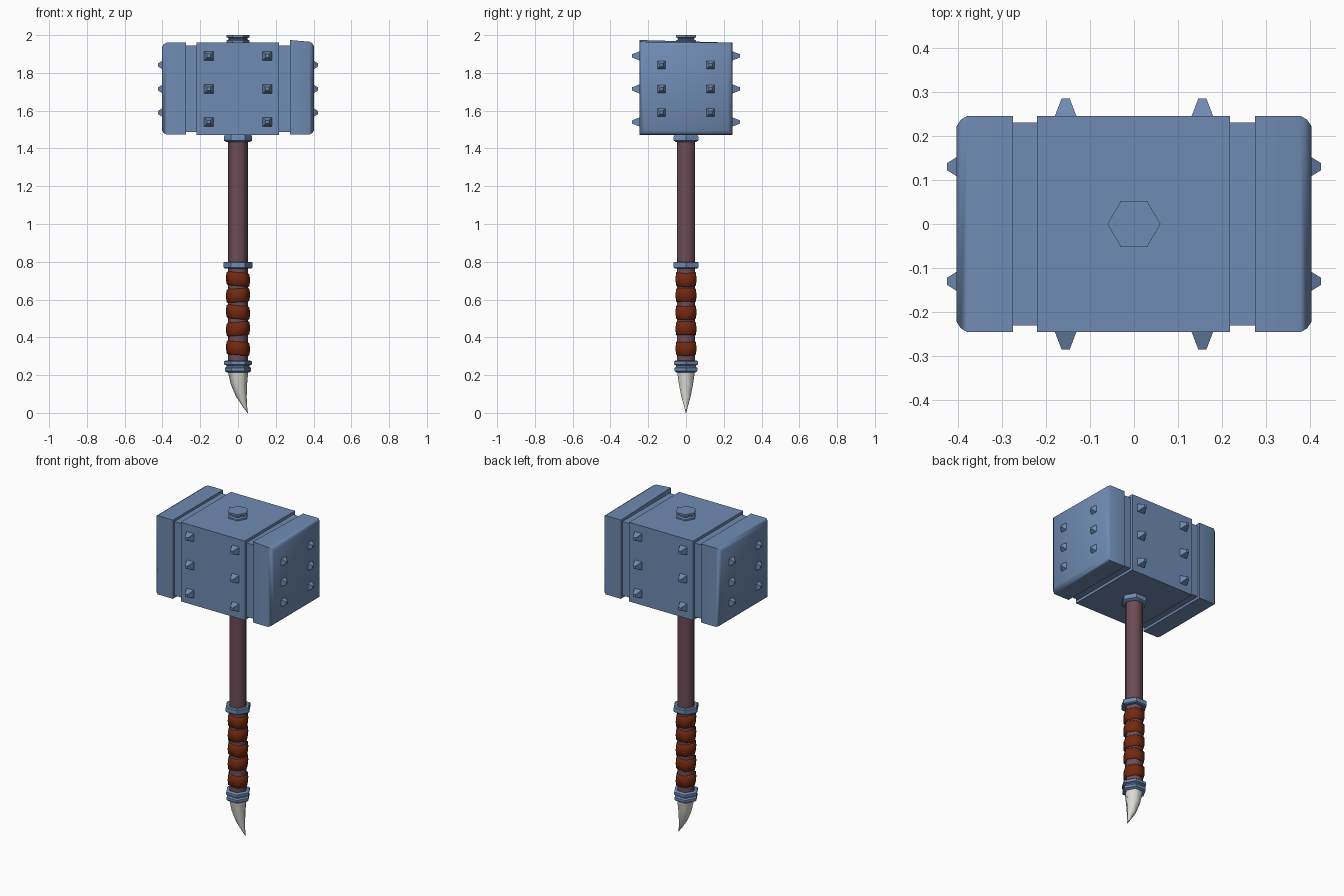
import bpy, bmesh, math
from mathutils import Matrix, Vector

if "Cube" in bpy.data.objects:
    bpy.data.objects.remove(bpy.data.objects["Cube"])


def material(name, rgb):
    m = bpy.data.materials.new(name)
    m.diffuse_color = (*rgb, 1)
    m.use_nodes = True
    m.node_tree.nodes["Principled BSDF"].inputs["Base Color"].default_value = m.diffuse_color
    return m


STEEL = material("blue steel", (0.16, 0.26, 0.45))
WOOD = material("dark wood", (0.15, 0.072, 0.092))
LEATHER = material("red leather", (0.17, 0.022, 0.005))
BONE = material("bone", (0.72, 0.72, 0.68))


def finish(bm, name, mat, angle=40):
    bmesh.ops.recalc_face_normals(bm, faces=bm.faces[:])
    me = bpy.data.meshes.new(name)
    bm.to_mesh(me)
    bm.free()
    me.materials.append(mat)
    ob = bpy.data.objects.new(name, me)
    bpy.context.collection.objects.link(ob)
    bpy.ops.object.select_all(action='DESELECT')
    ob.select_set(True)
    bpy.context.view_layer.objects.active = ob
    bpy.ops.object.shade_smooth_by_angle(angle=math.radians(angle))
    return ob


def skin(name, mat, rings, angle=65):
    """Join a stack of rings of points, capped at both ends."""
    bm = bmesh.new()
    loops = [[bm.verts.new(p) for p in ring] for ring in rings]
    n = len(loops[0])
    for a, b in zip(loops, loops[1:]):
        for i in range(n):
            j = (i + 1) % n
            bm.faces.new((a[i], a[j], b[j], b[i]))
    bm.faces.new(loops[0])
    bm.faces.new(loops[-1])
    return finish(bm, name, mat, angle)


def hexes(name, mat, profile, tilt=0.0, angle=65):
    """Six-sided turned part; profile rows are (z, radius, x offset)."""
    rings = []
    for z, r, cx in profile:
        ring = []
        for i in range(6):
            a = i * math.pi / 3
            x, y = r * math.cos(a), r * math.sin(a)
            ring.append((cx + x, y, z + tilt * x))
        rings.append(ring)
    return skin(name, mat, rings, angle)


def block(name, sections):
    """Box swept along x; each section is (x, half depth, z low, z high)."""
    rings = [[(x, -h, lo), (x, h, lo), (x, h, hi), (x, -h, hi)]
             for x, h, lo, hi in sections]
    return skin(name, STEEL, rings, 50)


# Hammer head: middle block, recessed necks, bevelled striking caps
block("head_block", [(-0.22, 0.245, 1.472, 1.962), (0.218, 0.245, 1.472, 1.962)])
for s, side in ((-1, "left"), (1, "right")):
    block(side + "_neck", [(s * 0.2, 0.23, 1.488, 1.945), (s * 0.29, 0.23, 1.488, 1.945)])
    cap = block(side + "_cap", [(s * 0.274, 0.245, 1.473, 1.96),
                                (s * 0.378, 0.245, 1.473, 1.96),
                                (s * 0.393, 0.236, 1.481, 1.952),
                                (s * 0.402, 0.222, 1.495, 1.938)])
    if s > 0:  # dented front top corner of the right cap
        for v in cap.data.vertices:
            if v.co.z > 1.9 and v.co.y < 0:
                v.co.z += 0.014 if v.co.x < 0.3 else 0.005


def stud(name, pos, direction, base, tip, length):
    bm = bmesh.new()
    rot = Vector(direction).to_track_quat('Z', 'Y').to_matrix().to_4x4()
    bmesh.ops.create_cone(
        bm, cap_ends=True, segments=4, radius1=base * 2 ** 0.5,
        radius2=tip * 2 ** 0.5, depth=length,
        matrix=Matrix.Translation(pos) @ rot
        @ Matrix.Translation((0, 0, length / 2)) @ Matrix.Rotation(math.pi / 4, 4, 'Z'))
    finish(bm, name, STEEL, 25)


# Studs on front, back and both striking faces
for s in (-1, 1):
    for t in (-1, 1):
        for z in (1.54, 1.715, 1.89):
            stud("body_stud", (t * 0.155, s * 0.243, z), (0, s, 0), 0.025, 0.009, 0.042)
        for z in (1.59, 1.715, 1.842):
            stud("face_stud", (s * 0.4, t * 0.13, z), (s, 0, 0), 0.023, 0.008, 0.024)

# Bolt on top of the head
hexes("top_bolt", STEEL, [(1.95, 0.06, 0), (1.972, 0.06, 0), (1.977, 0.05, 0),
                          (1.983, 0.05, 0), (1.988, 0.06, 0), (2.0, 0.06, 0)], angle=30)

# Shaft
hexes("shaft", WOOD, [(0.22, 0.054, 0), (1.49, 0.054, 0)])

# Steel collars
hexes("head_collar", STEEL, [(1.434, 0.062, 0), (1.442, 0.075, 0), (1.462, 0.075, 0),
                             (1.475, 0.068, 0)], angle=40)
hexes("grip_collar", STEEL, [(0.765, 0.07, 0), (0.77, 0.076, 0), (0.795, 0.076, 0),
                             (0.8, 0.07, 0)], angle=40)
hexes("pommel_collar", STEEL, [(0.215, 0.06, 0), (0.222, 0.07, 0), (0.238, 0.07, 0),
                               (0.244, 0.06, 0), (0.25, 0.06, 0), (0.256, 0.073, 0),
                               (0.272, 0.073, 0), (0.277, 0.065, 0)], angle=40)

# Slightly tilted leather wraps
for z, tilt in ((0.342, -0.08), (0.445, 0.08), (0.533, -0.1), (0.622, 0.06), (0.708, -0.1)):
    hexes("leather_wrap", LEATHER, [(z - 0.036, 0.054, 0), (z - 0.03, 0.061, 0),
                                    (z, 0.064, 0), (z + 0.03, 0.061, 0),
                                    (z + 0.036, 0.054, 0)], tilt)

# Curved claw at the foot
hexes("claw", BONE, [(0.225, 0.055, 0), (0.15, 0.043, 0.005), (0.085, 0.028, 0.018),
                     (0.035, 0.012, 0.036), (0.0, 0.0015, 0.051)])
